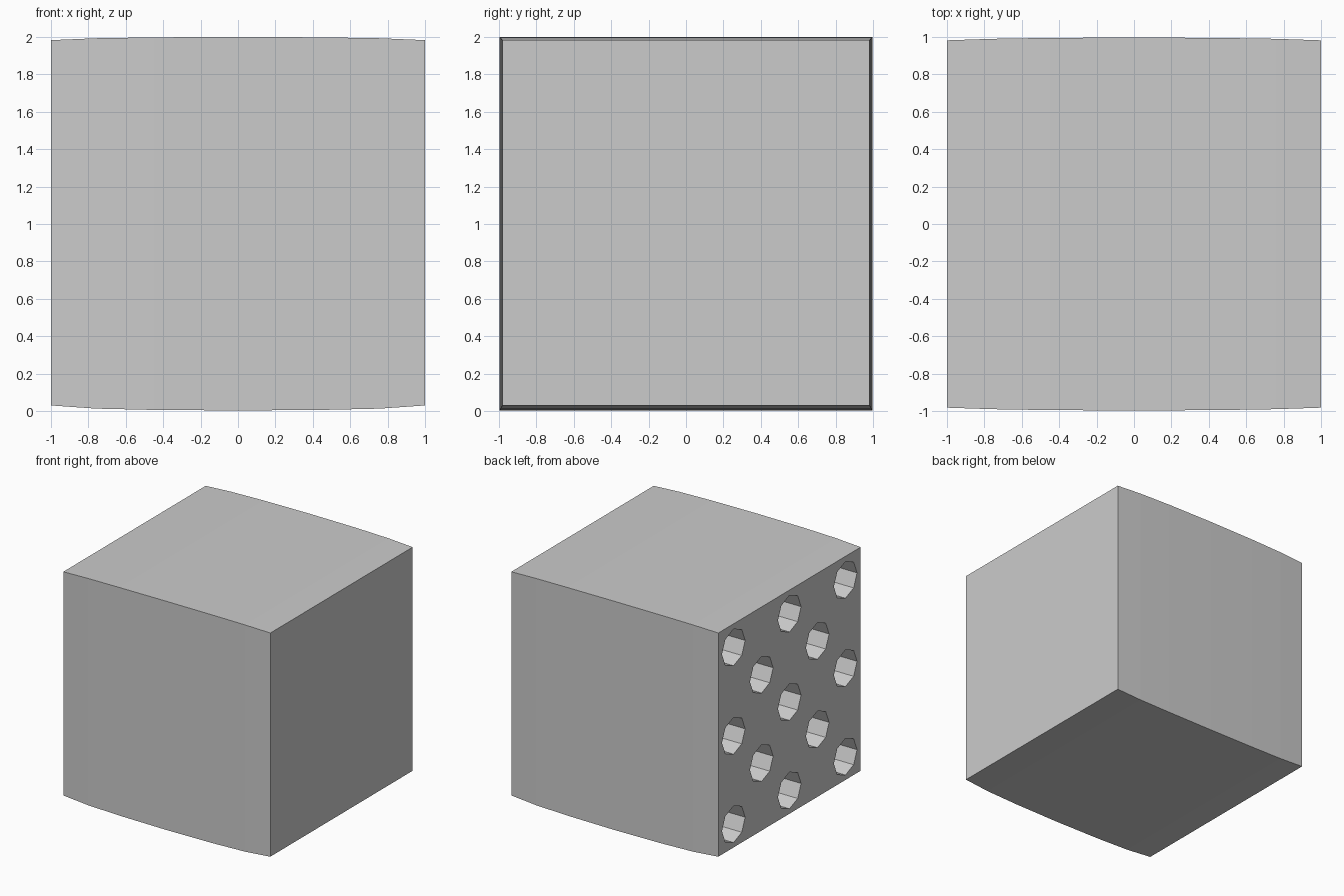
import bpy, bmesh, math
from mathutils import Matrix

if "Cube" in bpy.data.objects:
    bpy.data.objects.remove(bpy.data.objects["Cube"])

# Block: square section, bulging slightly along its x length
# (x, half width in y, bottom z, top z)
half = [(0.0, 0.997, 0.003, 2.0), (0.45, 0.995, 0.006, 1.998),
        (0.76, 0.99, 0.013, 1.993), (1.0, 0.982, 0.03, 1.983)]
stations = [(-x, w, b, t) for x, w, b, t in reversed(half[1:])] + half

bm = bmesh.new()
rings = [[bm.verts.new((x, y, z)) for y, z in ((-w, b), (w, b), (w, t), (-w, t))]
         for x, w, b, t in stations]
for r0, r1 in zip(rings, rings[1:]):
    for i in range(4):
        j = (i + 1) % 4
        bm.faces.new((r0[i], r0[j], r1[j], r1[i]))
bm.faces.new(rings[0])
bm.faces.new(rings[-1])
bmesh.ops.recalc_face_normals(bm, faces=bm.faces)
mesh = bpy.data.meshes.new("block")
bm.to_mesh(mesh)
bm.free()
block = bpy.data.objects.new("block", mesh)
bpy.context.collection.objects.link(block)

# Eight-sided holes in a checkerboard on the left end
depth, pitch = 0.5, 0.386
bm = bmesh.new()
for i in range(-2, 3):
    for j in range(-2, 3):
        if (i + j) % 2 == 0:
            place = (Matrix.Translation((-1, i * pitch, 1.005 + j * pitch))
                     @ Matrix.Rotation(math.pi / 2, 4, 'Y'))
            bmesh.ops.create_cone(bm, cap_ends=True, segments=8, radius1=0.16,
                                  radius2=0.16, depth=2 * depth, matrix=place)
mesh = bpy.data.meshes.new("hole_cutter")
bm.to_mesh(mesh)
bm.free()
cutter = bpy.data.objects.new("hole_cutter", mesh)
bpy.context.collection.objects.link(cutter)
cutter.hide_render = True

# Cut the holes, then drop the cutter
mod = block.modifiers.new("holes", 'BOOLEAN')
mod.operation = 'DIFFERENCE'
mod.solver = 'EXACT'
mod.object = cutter
bpy.context.view_layer.objects.active = block
bpy.ops.object.modifier_apply(modifier=mod.name)
bpy.data.objects.remove(cutter)
